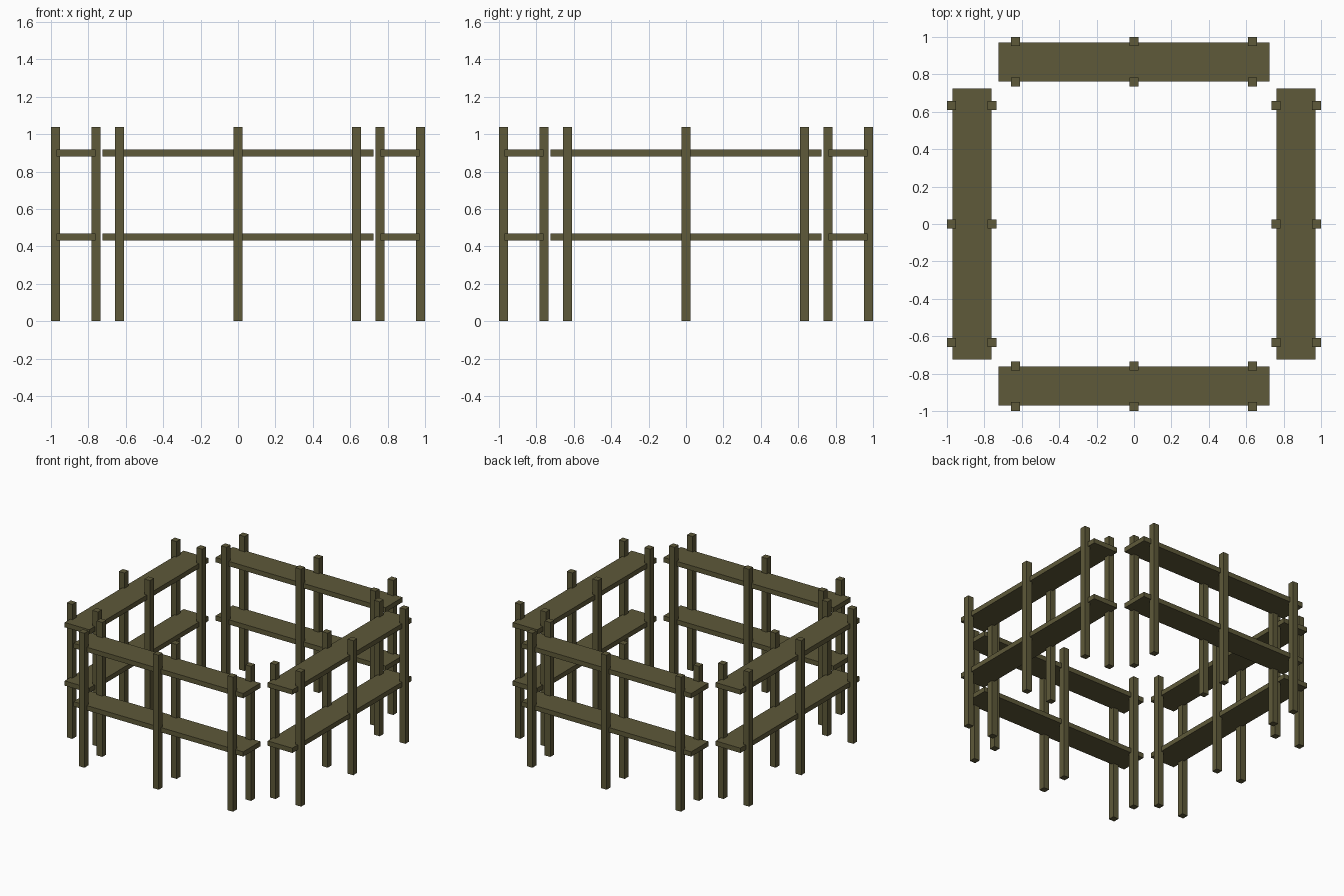
import bpy
from mathutils import Matrix
import math

if "Cube" in bpy.data.objects:
    bpy.data.objects.remove(bpy.data.objects["Cube"])

wood = bpy.data.materials.new("olive_brown_wood")
wood.diffuse_color = (0.112, 0.1, 0.041, 1)
wood.use_nodes = True
wood.node_tree.nodes["Principled BSDF"].inputs["Base Color"].default_value = wood.diffuse_color


def box(name, center, size, angle):
    """Axis-aligned box, turned about the world z axis."""
    bpy.ops.mesh.primitive_cube_add(size=1)
    ob = bpy.context.object
    ob.name = name
    ob.data.transform(Matrix.Diagonal((*size, 1)))
    ob.data.transform(Matrix.Translation(center))
    ob.data.transform(Matrix.Rotation(angle, 4, 'Z'))
    ob.data.materials.append(wood)
    return ob


POST_W, POST_H = 0.048, 1.037

# Four identical shelf units, one per side of the square
for i, side in enumerate(("front", "right", "back", "left")):
    a = i * math.pi / 2
    # Two long planks
    for level, z in (("lower", 0.45), ("upper", 0.90)):
        box(f"{side}_{level}_shelf", (0, -0.866, z), (1.449, 0.21, 0.037), a)
    # Inner and outer rows of three posts
    for row, y in (("outer", -0.976), ("inner", -0.758)):
        for x in (-0.634, 0, 0.634):
            box(f"{side}_{row}_post", (x, y, POST_H / 2),
                (POST_W, POST_W, POST_H), a)
